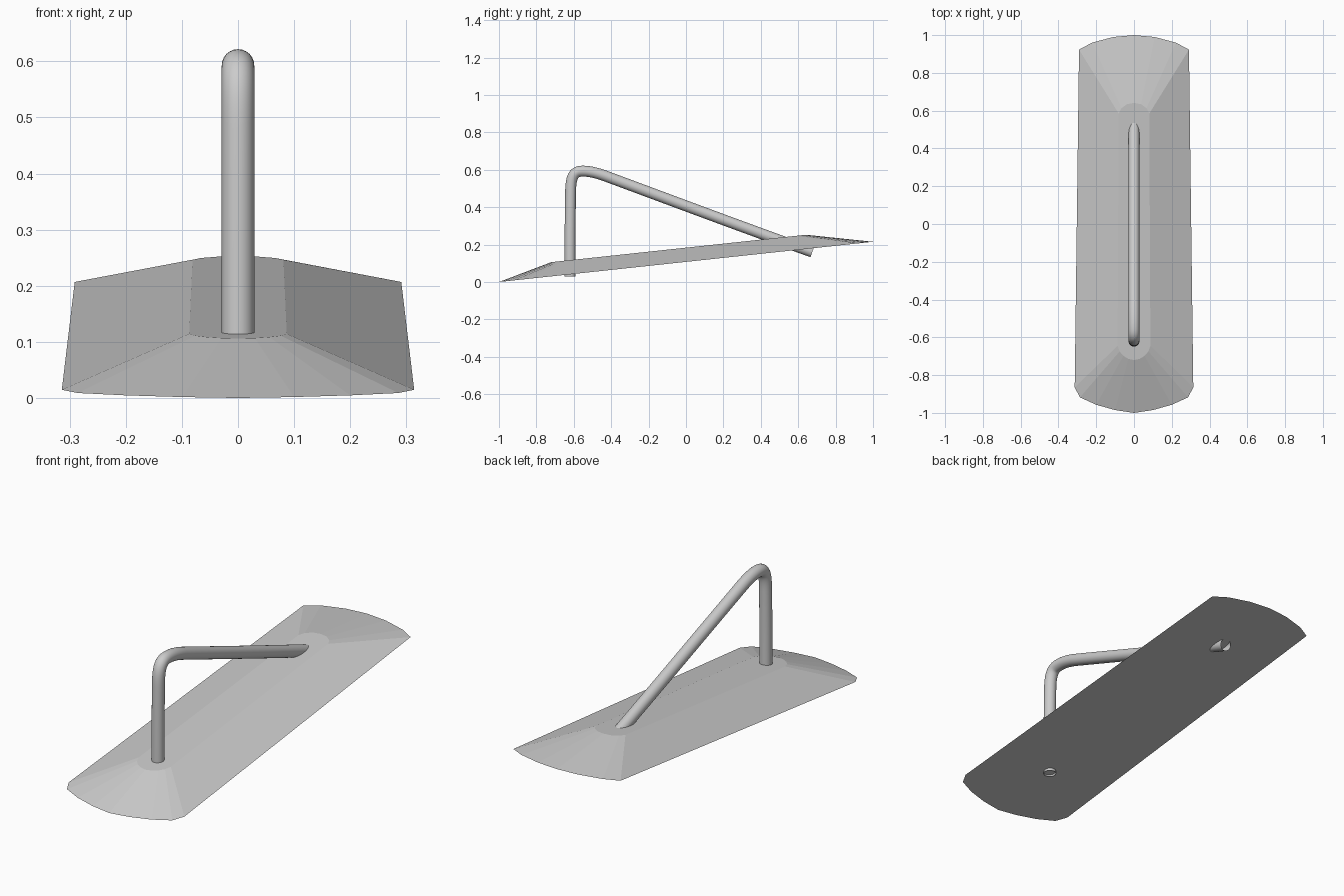
import bpy, bmesh

if "Cube" in bpy.data.objects:
    bpy.data.objects.remove(bpy.data.objects["Cube"])

SLOPE = 0.1075  # tilt of the base along y


def add_object(name, data):
    obj = bpy.data.objects.new(name, data)
    bpy.context.collection.objects.link(obj)
    return obj


def mirrored_loop(half):
    """Close a right-hand outline (front centre to back centre) across x = 0."""
    return half + [(-x, y) for x, y in reversed(half[1:-1])]


# Base plate: tilted flat underside, chamfered up to a narrow parallel top
outer = mirrored_loop([(0, -1), (0.1, -0.985), (0.2, -0.957), (0.286, -0.918), (0.314, -0.865),
                       (0.291, 0.923), (0.222, 0.96), (0.11, 0.99), (0, 1)])
inner = mirrored_loop([(0, -0.72), (0.03, -0.714), (0.056, -0.698), (0.076, -0.675), (0.087, -0.645),
                       (0.081, 0.585), (0.066, 0.613), (0.038, 0.634), (0, 0.641)])
bm = bmesh.new()
low = [bm.verts.new((x, y, SLOPE * (y + 1))) for x, y in outer]
high = [bm.verts.new((x, y, SLOPE * (y + 1) + 0.076)) for x, y in inner]
n = len(low)
for i in range(n):
    j = (i + 1) % n
    bm.faces.new((low[i], low[j], high[j], high[i]))
bm.faces.new(high)
bm.faces.new(low[::-1])
bmesh.ops.recalc_face_normals(bm, faces=bm.faces)
mesh = bpy.data.meshes.new("base_plate")
bm.to_mesh(mesh)
bm.free()
add_object("base_plate", mesh)

# Bent rod: upright post, tight bend, long sloping arm; open ends
curve = bpy.data.curves.new("bent_rod", "CURVE")
curve.dimensions = "3D"
curve.bevel_depth = 0.029
curve.bevel_resolution = 10
curve.resolution_u = 12
spline = curve.splines.new("BEZIER")
# each row: left handle, point, right handle as (y, z)
path = [((-0.62, 0.0), (-0.62, 0.03), (-0.62, 0.18)),
        ((-0.62, 0.33), (-0.617, 0.48), (-0.616, 0.54)),
        ((-0.61, 0.588), (-0.565, 0.592), (-0.53, 0.595)),
        ((-0.49, 0.587), (-0.44, 0.57), (-0.07, 0.433)),
        ((0.3, 0.294), (0.675, 0.16), (0.75, 0.133))]
spline.bezier_points.add(len(path) - 1)
for bp, (left, mid, right) in zip(spline.bezier_points, path):
    bp.handle_left_type = bp.handle_right_type = "FREE"
    bp.co = (0, *mid)
    bp.handle_left = (0, *left)
    bp.handle_right = (0, *right)
rod = add_object("bent_rod", curve)
bpy.context.view_layer.objects.active = rod
rod.select_set(True)
bpy.ops.object.convert(target="MESH")
bpy.ops.object.shade_smooth_by_angle()
